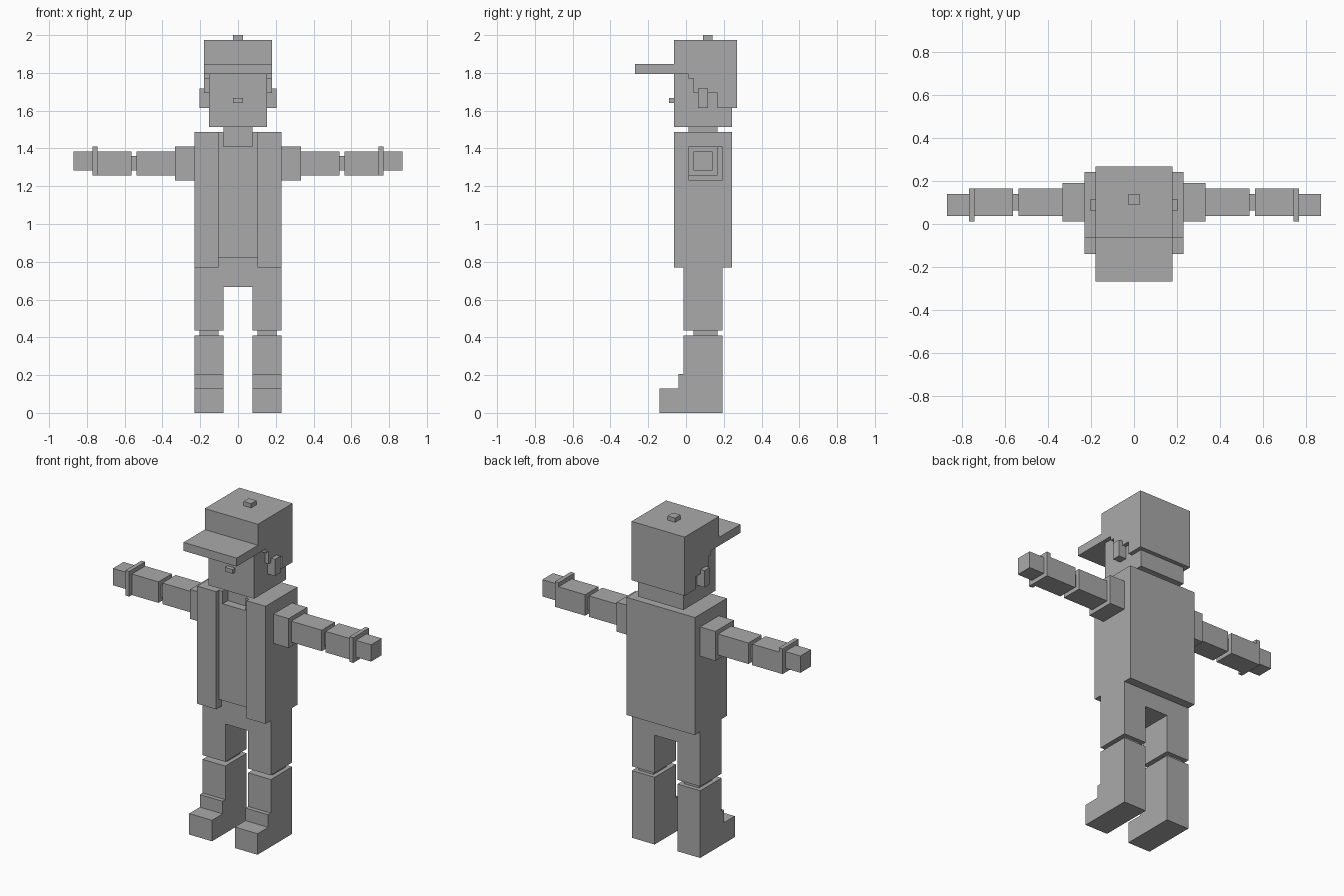
import bpy, bmesh
from mathutils import Vector

if "Cube" in bpy.data.objects:
    bpy.data.objects.remove(bpy.data.objects["Cube"])

V = 2 / 78                      # one block of the model's grid
Y0 = -10.5                      # grid row of the brim's front edge

grey = bpy.data.materials.new("mid grey")
grey.diffuse_color = (0.4, 0.4, 0.4, 1)
grey.use_nodes = True
grey.node_tree.nodes["Principled BSDF"].inputs["Base Color"].default_value = grey.diffuse_color


def point(x, y, z):
    return Vector((x * V, (y + Y0) * V, z * V))


def prism(name, outline, axis, lo, hi):
    """Extrude a 2D grid outline along an axis from lo to hi."""
    place = {"X": lambda a, b, t: point(t, a, b),
             "Y": lambda a, b, t: point(a, t, b),
             "Z": lambda a, b, t: point(a, b, t)}[axis]
    bm = bmesh.new()
    face = bm.faces.new([bm.verts.new(place(a, b, lo)) for a, b in outline])
    new = bmesh.ops.extrude_face_region(bm, geom=[face])["geom"]
    shift = place(0, 0, hi) - place(0, 0, lo)
    bmesh.ops.translate(bm, vec=shift,
                        verts=[g for g in new if isinstance(g, bmesh.types.BMVert)])
    bmesh.ops.recalc_face_normals(bm, faces=bm.faces)
    mesh = bpy.data.meshes.new(name)
    bm.to_mesh(mesh)
    bm.free()
    mesh.materials.append(grey)
    ob = bpy.data.objects.new(name, mesh)
    bpy.context.collection.objects.link(ob)
    return ob


def box(name, x, y, z):
    return prism(name, [(x[0], y[0]), (x[1], y[0]), (x[1], y[1]), (x[0], y[1])],
                 "Z", *z)


def mirrored(ob):
    ob.modifiers.new("mirror", "MIRROR").use_axis = (True, False, False)


# Head, face and neck
box("head", (-6, 6), (8, 20), (59, 71))
box("nose", (-1, 1), (7, 8), (64, 65))
box("neck", (-3, 3), (11, 17), (55, 59))
mirrored(box("ear", (6, 8), (13, 15), (63, 67)))

# Cap with stepped hairline, brim and top button
prism("cap", [(8, 77), (8, 70), (11, 70), (11, 69), (12, 69), (12, 66),
              (17, 66), (17, 63), (21, 63), (21, 77)], "X", -7, 7)
box("cap_brim", (-7, 7), (0, 8), (70, 72))
box("cap_button", (-1, 1), (14, 16), (77, 78))

# Open jacket with the shirt set back between its flaps
prism("jacket", [(-9, 8), (-4, 8), (-4, 11), (4, 11), (4, 8), (9, 8),
                 (9, 20), (-9, 20)], "Z", 30, 58)
prism("shirt", [(-4, 32), (4, 32), (4, 58), (3, 58), (3, 55), (-3, 55),
                (-3, 58), (-4, 58)], "Y", 9, 11)

# Trousers: hips and thighs in one piece
prism("trousers", [(-9, 17), (-3, 17), (-3, 26), (3, 26), (3, 17), (9, 17),
                   (9, 32), (-9, 32)], "Y", 10, 18)

# Knees and lower legs with boots
mirrored(box("knee", (4, 8), (12, 17), (16, 17)))
mirrored(prism("lower_leg_and_boot",
               [(5, 0), (18, 0), (18, 16), (10, 16), (10, 8), (9, 8), (9, 5), (5, 5)],
               "X", 3, 9))

# Arms, from shoulder to hand
for name, x, y, z in [
    ("sleeve", (9, 13), (11, 18), (48, 55)),
    ("upper_arm", (13, 21), (12, 17), (49, 54)),
    ("elbow", (21, 22), (13, 16), (50, 53)),
    ("forearm", (22, 29), (12, 17), (49, 54)),
    ("glove_cuff", (29, 30), (11, 17), (49, 55)),
    ("hand", (30, 34), (12, 16), (50, 54)),
]:
    mirrored(box(name, x, y, z))
